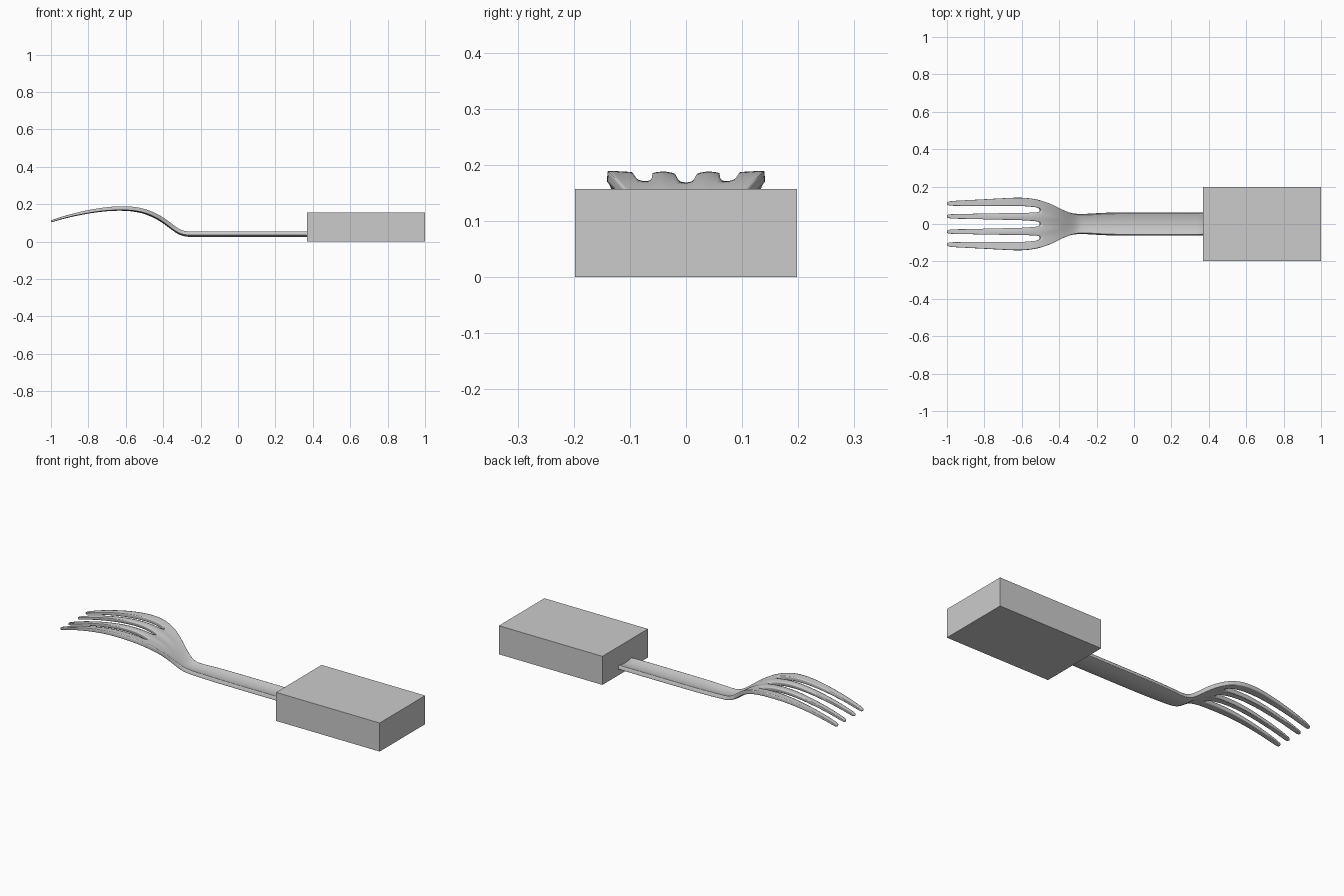
import bpy, bmesh

if "Cube" in bpy.data.objects:
    bpy.data.objects.remove(bpy.data.objects["Cube"])

# Grip block at the end of the handle
bpy.ops.mesh.primitive_cube_add(size=1, location=(0.685, 0, 0.0785))
block = bpy.context.object
block.name = "grip_block"
block.scale = (0.63, 0.395, 0.157)
bpy.ops.object.transform_apply(location=False, rotation=False, scale=True)

# Stations along the fork: x, rim height, half width, dish depth, thickness
STATIONS = [
    (0.40, 0.045, 0.060, 0.010, 1), (0.15, 0.045, 0.060, 0.010, 1),
    (-0.10, 0.045, 0.060, 0.010, 1), (-0.20, 0.045, 0.055, 0.010, 1),
    (-0.27, 0.044, 0.050, 0.009, 1), (-0.31, 0.052, 0.052, 0.008, 1),
    (-0.35, 0.080, 0.061, 0.007, 1), (-0.40, 0.119, 0.084, 0.007, 1),
    (-0.45, 0.147, 0.110, 0.007, 1), (-0.50, 0.166, 0.127, 0.007, 1),
    (-0.55, 0.176, 0.137, 0.006, 1), (-0.60, 0.180, 0.141, 0.005, 1),
    (-0.66, 0.179, 0.140, 0.004, 0.95), (-0.73, 0.173, 0.136, 0.004, 0.85),
    (-0.82, 0.158, 0.131, 0.003, 0.75), (-0.92, 0.135, 0.126, 0.002, 0.6),
    (-1.00, 0.109, 0.122, 0.001, 0.5)]
ROOT = -0.50  # slots start here


def half_columns(x, w):
    """Distances from the centre line: inner tine (3), outer tine (3)."""
    if x >= ROOT:
        a, b, c = 0.11 * w, 0.48 * w, 0.69 * w
    else:
        t = (ROOT - x) / 0.5
        k = min(1, t * 5)
        a = 0.014 + 0.007 * k + 0.008 * t
        b = 0.061 - 0.002 * k - 0.006 * t
        c = 0.088 + 0.009 * k
    return [a, (a + b) / 2, b, c, (c + w) / 2, w]


# Fork sheet: full width over the handle and neck, four strips over the tines
bm = bmesh.new()
rows = []
for x, z, w, dish, thick in STATIONS:
    cols = half_columns(x, w)
    ys = [-y for y in reversed(cols)] + cols
    row = []
    for i, y in enumerate(ys):
        ridge = 0.004 if i in (4, 7) and -0.75 < x < -0.42 else 0
        row.append(bm.verts.new((x, y, z - dish * (1 - (y / w) ** 2) + ridge)))
    rows.append(row)
for r in range(len(rows) - 1):
    for i in range(11):
        if STATIONS[r][0] <= ROOT and i in (2, 5, 8):
            continue
        bm.faces.new((rows[r][i], rows[r][i + 1], rows[r + 1][i + 1], rows[r + 1][i]))
bmesh.ops.recalc_face_normals(bm, faces=bm.faces)
mesh = bpy.data.meshes.new("fork")
bm.to_mesh(mesh)
bm.free()
fork = bpy.data.objects.new("fork", mesh)
bpy.context.collection.objects.link(fork)

# Thickness tapering towards the tine tips
group = fork.vertex_groups.new(name="thickness")
for r, s in enumerate(STATIONS):
    group.add(list(range(r * 12, r * 12 + 12)), s[4], 'REPLACE')
solid = fork.modifiers.new("thickness", 'SOLIDIFY')
solid.thickness = 0.021
solid.offset = 0
solid.vertex_group = "thickness"
solid.edge_crease_inner = solid.edge_crease_outer = 0.6
sub = fork.modifiers.new("rounding", 'SUBSURF')
sub.levels = sub.render_levels = 2

bpy.ops.object.select_all(action='DESELECT')
fork.select_set(True)
bpy.context.view_layer.objects.active = fork
bpy.ops.object.shade_smooth_by_angle(angle=0.7)
